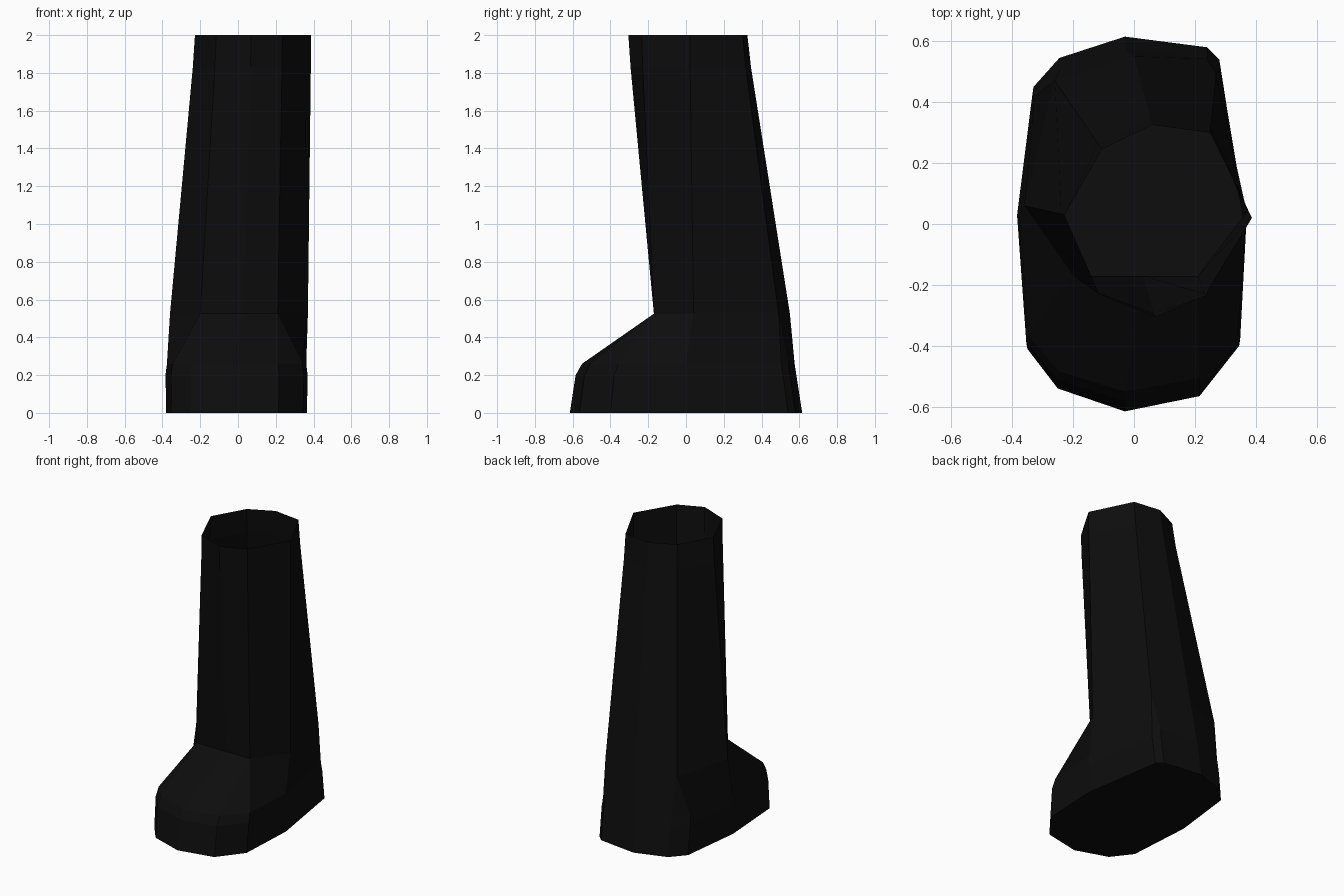
import bpy, bmesh
from mathutils import Vector

cube = bpy.data.objects.get("Cube")
if cube:
    bpy.data.objects.remove(cube, do_unlink=True)

# One flat black for the whole boot
black = bpy.data.materials.new("black_leather")
black.use_nodes = True
colour = (0.004, 0.004, 0.004, 1)
black.diffuse_color = colour
shader = black.node_tree.nodes["Principled BSDF"]
shader.inputs["Base Color"].default_value = colour


def ring(outline, z):
    return [Vector((x, y, z)) for x, y in outline]


def split_corners(points):
    """Repeat the four diagonal corners so a shaft ring matches the foot ring."""
    order = (0, 1, 1, 2, 3, 3, 4, 5, 5, 6, 7, 7)
    return [points[i].copy() for i in order]


def blend(a, b, t, z):
    """Ring between two others at its own height."""
    result = [p.lerp(q, t) for p, q in zip(a, b)]
    for p in result:
        p.z = z
    return result


def shaped(outline, z, side, toe, heel):
    """Scaled copy of the sole outline."""
    return [Vector((x * side, y * (toe if y < 0 else heel), z)) for x, y in outline]


# Outlines run from the right side through the front, left side and back
sole = [(-.38, .03), (-.35, -.41), (-.25, -.54), (-.03, -.615),
        (.215, -.565), (.345, -.4), (.365, 0), (.28, .54),
        (.24, .58), (-.03, .615), (-.245, .545), (-.33, .45)]
ankle = [(-.36, .06), (-.2, -.17), (.03, -.17), (.21, -.17),
         (.37, .04), (.27, .49), (0, .55), (-.26, .47)]
cuff = [(-.228, .03), (-.115, -.23), (.07, -.305), (.235, -.235),
        (.387, .02), (.25, .30), (.06, .325), (-.105, .245)]

ankle_ring = split_corners(ring(ankle, .525))
cuff_ring = split_corners(ring(cuff, 2))
rings = [ring(sole, 0),
         shaped(sole, .2, 1.01, .95, .95),
         shaped(sole, .26, .99, .895, .935),
         ankle_ring,
         blend(cuff_ring, ankle_ring, .085, 1.83),
         cuff_ring]

# Boot shell: lofted rings, closed sole, open cuff
bm = bmesh.new()
rows = [[bm.verts.new(p) for p in points] for points in rings]
for low, high in zip(rows, rows[1:]):
    for i in range(len(low)):
        j = (i + 1) % len(low)
        bm.faces.new((low[i], low[j], high[j], high[i]))
bm.faces.new(reversed(rows[0]))
bmesh.ops.remove_doubles(bm, verts=bm.verts, dist=.0005)
bmesh.ops.recalc_face_normals(bm, faces=bm.faces)

mesh = bpy.data.meshes.new("boot")
bm.to_mesh(mesh)
bm.free()
mesh.materials.append(black)
boot = bpy.data.objects.new("boot", mesh)
bpy.context.collection.objects.link(boot)
